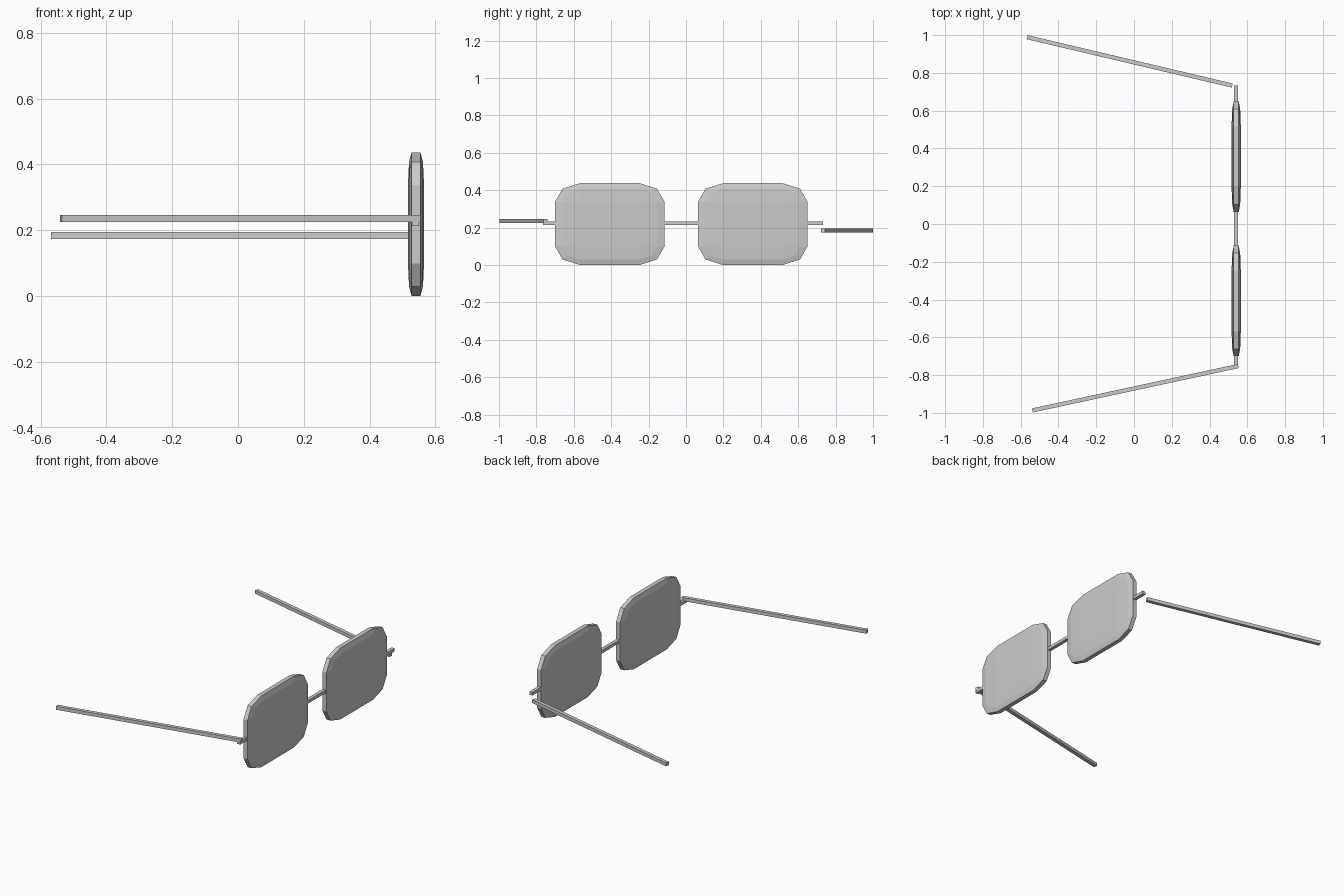
import bpy, bmesh
from mathutils import Vector

if "Cube" in bpy.data.objects:
    bpy.data.objects.remove(bpy.data.objects["Cube"])


def finish(bm, name):
    bmesh.ops.recalc_face_normals(bm, faces=bm.faces)
    me = bpy.data.meshes.new(name)
    bm.to_mesh(me)
    bm.free()
    ob = bpy.data.objects.new(name, me)
    bpy.context.collection.objects.link(ob)
    return ob


def lens(name, y):
    # cube cut 3x3 per side, edges and corners drawn inwards to round it
    bm = bmesh.new()
    bmesh.ops.create_cube(bm, size=2)
    bmesh.ops.subdivide_edges(bm, edges=bm.edges[:], cuts=2, use_grid_fill=True)
    half = (0.0245, 0.2925, 0.2185)
    for v in bm.verts:
        outer = [abs(c) > 0.9 for c in v.co]
        pull = {1: 1.0, 2: 0.87 if outer[0] else 1.0, 3: 0.0}[sum(outer)] if sum(outer) < 3 else 0.77
        # the visible outline: face points 1.0, edge points 0.865, corners 0.77
        pull = {1: 1.0, 2: 0.865, 3: 0.77}[sum(outer)]
        for i in range(3):
            k = pull if outer[i] else 0.545
            v.co[i] = (1 if v.co[i] > 0 else -1) * half[i] * k
        v.co += Vector((0.541, y, 0.2185))
    return finish(bm, name)


def rod(name, a, b, width, height):
    # square rod between two points
    a, b = Vector(a), Vector(b)
    bm = bmesh.new()
    bmesh.ops.create_cube(bm, size=1)
    ob = finish(bm, name)
    ob.location = (a + b) / 2
    ob.scale = ((b - a).length, width, height)
    ob.rotation_euler = (b - a).to_track_quat('X', 'Z').to_euler()
    return ob


# lenses
lens("left_lens", -0.4075)
lens("right_lens", 0.357)

# bridge bar running through both lenses to the hinges
rod("bridge_bar", (0.5395, -0.765, 0.2225), (0.5395, 0.733, 0.2225), 0.021, 0.019)

# temple arms, splayed outwards at slightly different heights
rod("left_temple_arm", (0.552, -0.752, 0.236), (-0.538, -0.987, 0.236), 0.022, 0.021)
rod("right_temple_arm", (0.520, 0.733, 0.184), (-0.566, 0.989, 0.184), 0.022, 0.021)
